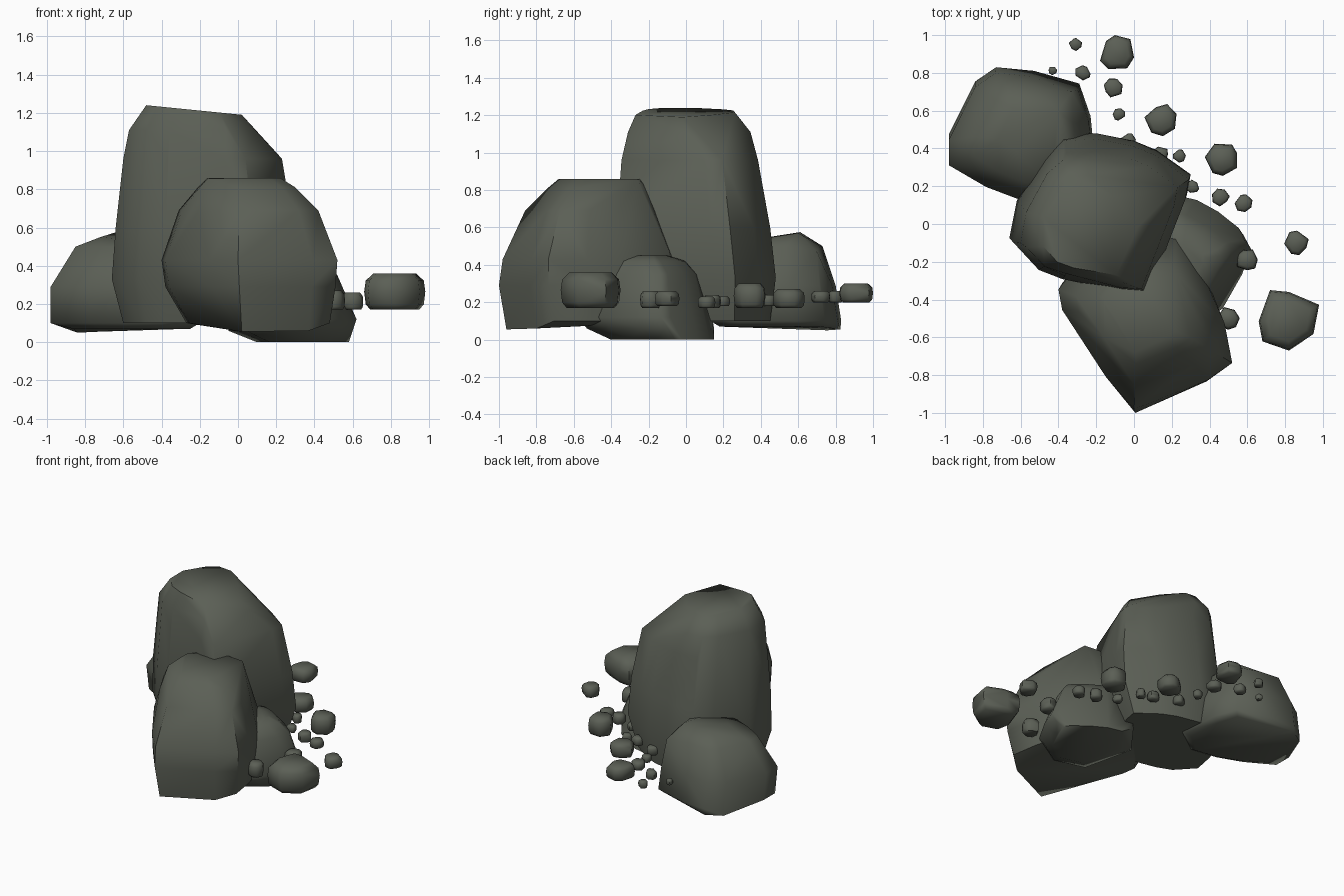
import bpy, bmesh, math, random

random.seed(4)
stone = bpy.data.materials.new("dark_grey_green_stone")
stone.diffuse_color = (0.105, 0.115, 0.092, 1)


def rock(name, outline, levels, extra=(), upper=None, split=9, angle=62):
    """Hull of one plan outline, fitted to x/y extents at each level.
    level = (z, xmin, xmax, ymin, ymax, slope of the level along x)
    extra = corner points, upper = plan outline used above height split"""
    bm = bmesh.new()
    for z, x0, x1, y0, y1, tilt in levels:
        plan = upper if upper and z > split else outline
        xs, ys = [p[0] for p in plan], [p[1] for p in plan]
        for x, y in plan:
            u = (x - min(xs)) / (max(xs) - min(xs))
            v = (y - min(ys)) / (max(ys) - min(ys))
            bm.verts.new((x0 + u * (x1 - x0), y0 + v * (y1 - y0), z + tilt * u * (x1 - x0)))
    for p in extra:
        bm.verts.new(p)
    res = bmesh.ops.convex_hull(bm, input=bm.verts[:])
    loose = {g for g in res["geom_interior"] + res["geom_unused"] if isinstance(g, bmesh.types.BMVert)}
    bmesh.ops.delete(bm, geom=list(loose), context='VERTS')
    bmesh.ops.dissolve_limit(bm, angle_limit=math.radians(3), verts=bm.verts[:], edges=bm.edges[:])
    bmesh.ops.recalc_face_normals(bm, faces=bm.faces[:])
    me = bpy.data.meshes.new(name)
    bm.to_mesh(me)
    bm.free()
    me.materials.append(stone)
    ob = bpy.data.objects.new(name, me)
    bpy.context.collection.objects.link(ob)
    bpy.ops.object.select_all(action='DESELECT')
    ob.select_set(True)
    bpy.context.view_layer.objects.active = ob
    bpy.ops.object.shade_smooth_by_angle(angle=math.radians(angle))
    return ob


# tall centre boulder, its upper part cut back on the rear right
rock("tall_boulder",
     [(-.38, .47), (-.2, .48), (0, .44), (.12, .39), (.30, .26), (.28, .15), (.20, -.05),
      (.08, -.36), (-.05, -.35), (-.39, -.28), (-.52, -.23), (-.66, -.08), (-.62, .12), (-.47, .36)],
     [(.10, -.60, .22, -.28, .45, 0), (.33, -.66, .30, -.35, .48, 0), (.60, -.64, .29, -.37, .45, 0),
      (.96, -.60, .23, -.345, .385, 0), (1.11, -.57, .09, -.31, .345, 0), (1.24, -.48, .02, -.27, .26, -.1)],
     upper=[(-.38, .47), (-.2, .48), (.06, .3), (.30, .04), (.2, -.14), (.08, -.36), (-.35, -.3),
            (-.52, -.25), (-.66, -.12), (-.66, .12), (-.5, .38)], split=1)

# front boulder
rock("front_boulder",
     [(-.40, -.30), (-.38, -.42), (-.15, -.81), (0, -1), (.39, -.83), (.52, -.73), (.48, -.5),
      (.40, -.3), (.22, 0), (-.05, .05), (-.25, -.12)],
     [(.10, -.27, .48, -.95, .0, 0), (.29, -.38, .51, -1.0, .03, 0), (.43, -.40, .52, -.98, -.03, 0),
      (.69, -.31, .42, -.86, -.14, 0), (.81, -.21, .30, -.74, -.20, 0), (.86, -.16, .22, -.68, -.24, 0)],
     extra=[(-.16, -.60, .855), (-.21, -.63, .68), (.22, -.26, .86), (.02, -.96, .055), (.37, -.8, .06)])

# back left boulder, its top rising towards the back
rock("back_left_boulder",
     [(-.98, .46), (-.98, .32), (-.78, .2), (-.6, .13), (-.4, .1), (-.2, .25), (-.23, .56),
      (-.29, .74), (-.53, .81), (-.73, .83), (-.84, .75)],
     [(.07, -.86, -.25, .18, .79, 0), (.10, -.98, -.20, .13, .83, 0), (.29, -.98, -.21, .10, .80, 0),
      (.50, -.85, -.30, .2, .73, 0)],
     extra=[(-.33, .70, .47), (-.84, .755, .05), (-.73, .825, .055), (-.72, .45, .55), (-.64, .61, .575),
            (-.4, .6, .57), (-.4, .4, .54), (-.62, .38, .54)])

# low right boulder
rock("right_boulder",
     [(.1, .15), (.25, .12), (.42, .04), (.58, -.07), (.62, -.12), (.57, -.25), (.46, -.43),
      (.25, -.56), (0, -.5), (-.1, -.1)],
     [(0, .1, .58, -.40, .15, 0), (.06, -.05, .60, -.53, .15, 0), (.12, -.06, .62, -.58, .14, 0),
      (.35, .05, .52, -.47, .07, 0), (.42, .1, .46, -.44, 0, 0), (.45, .15, .38, -.30, -.1, 0)])

# scattered stones: x, y, half width, bottom z, height
stones = [(.50, -.50, .06, .17, .10), (.60, -.19, .055, .17, .09),
          (.86, -.10, .065, .18, .08), (.46, .34, .085, .17, .13), (.14, .55, .085, .17, .10),
          (-.09, .91, .09, .20, .10), (-.31, .95, .035, .20, .05), (-.27, .80, .04, .20, .06),
          (-.43, .81, .022, .20, .04), (-.11, .72, .05, .20, .06), (-.08, .58, .033, .19, .05),
          (-.03, .44, .04, .18, .06), (.14, .37, .04, .18, .06), (.24, .36, .035, .17, .06),
          (.31, .20, .035, .18, .05), (.46, .14, .047, .17, .07), (.58, .11, .047, .17, .06)]
fit = [(0, .80), (.15, .95), (.5, 1), (.8, .95), (1, .70)]


def small_stone(name, plan, x, y, r, z, h):
    rock(name, plan, [(z + h * t, x - r * s, x + r * s, y - r * s, y + r * s, 0) for t, s in fit])


for i, (x, y, r, z, h) in enumerate(stones):
    turn = random.uniform(0, 1)
    plan = []
    for k in range(7):
        a = turn + math.tau * (k + random.uniform(-.25, .25)) / 7
        d = random.uniform(.88, 1.08)
        plan.append((d * math.cos(a), d * math.sin(a)))
    small_stone(f"small_stone_{i + 1}", plan, x, y, r, z, h)

# largest loose stone
small_stone("large_loose_stone", [(.72, -.34), (.82, -.35), (.98, -.42), (.95, -.58), (.82, -.67),
                                  (.68, -.62), (.66, -.51)], .82, -.51, .16, .17, .19)
